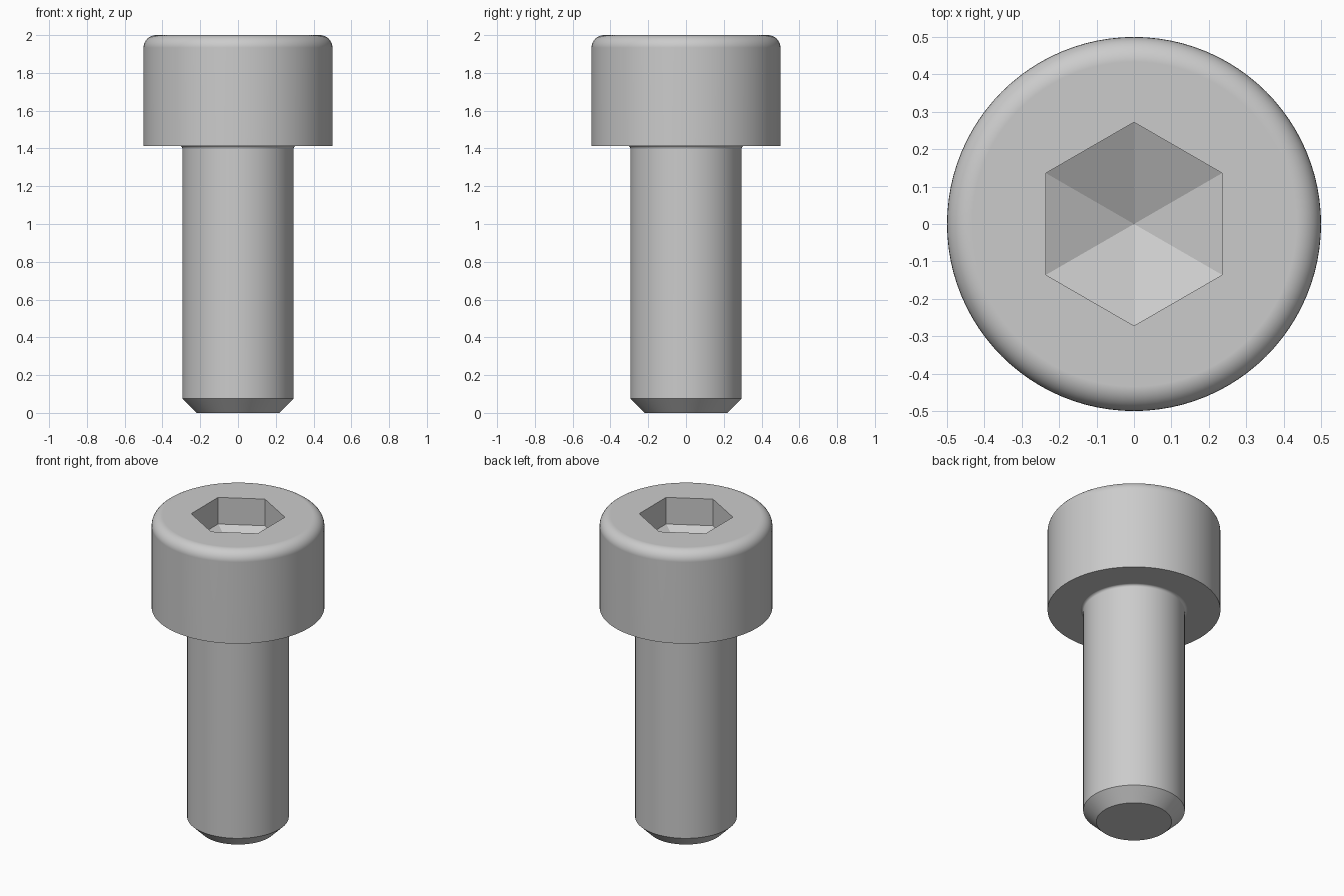
import bpy
import bmesh
from math import cos, sin, pi, radians
from mathutils import Matrix

if "Cube" in bpy.data.objects:
    bpy.data.objects.remove(bpy.data.objects["Cube"])

HEAD_R, SHANK_R, TIP_R = 0.5, 0.294, 0.218
TOP, HEAD_Z, CHAMFER_Z = 2.0, 1.414, 0.075
ROUND, FILLET = 0.066, 0.016
SOCKET_R, WALL_DEPTH, SOCKET_DEPTH = 0.272, 0.17, 0.295

steel = bpy.data.materials.new("steel grey")
steel.use_nodes = True
grey = (0.6, 0.6, 0.6, 1)
steel.diffuse_color = grey
steel.node_tree.nodes["Principled BSDF"].inputs["Base Color"].default_value = grey


def make_object(name, bm):
    bmesh.ops.recalc_face_normals(bm, faces=bm.faces)
    mesh = bpy.data.meshes.new(name)
    bm.to_mesh(mesh)
    bm.free()
    mesh.materials.append(steel)
    obj = bpy.data.objects.new(name, mesh)
    bpy.context.collection.objects.link(obj)
    return obj


def lathe(name, profile, sides, start=0.0):
    """Revolve (radius, z) points about z and cap any open ends."""
    bm = bmesh.new()
    turn = Matrix.Rotation(start, 3, "Z")
    verts = [bm.verts.new(turn @ Matrix.Identity(3).col[0] * r) for r, z in profile]
    for v, (r, z) in zip(verts, profile):
        v.co.z = z
    edges = [bm.edges.new(pair) for pair in zip(verts, verts[1:])]
    bmesh.ops.spin(bm, geom=verts + edges, cent=(0, 0, 0), axis=(0, 0, 1),
                   angle=2 * pi, steps=sides, use_merge=False)
    bmesh.ops.remove_doubles(bm, verts=bm.verts, dist=0.0005)
    bmesh.ops.holes_fill(bm, edges=[e for e in bm.edges if e.is_boundary], sides=0)
    return make_object(name, bm)


def arc(cx, cz, radius, a0, a1, steps):
    angles = [radians(a0 + (a1 - a0) * i / steps) for i in range(steps + 1)]
    return [(cx + radius * cos(a), cz + radius * sin(a)) for a in angles]


# Screw body: chamfered tip, shank, fillet under the head, rounded head rim
profile = [(TIP_R, 0), (SHANK_R, CHAMFER_Z)]
profile += arc(SHANK_R + FILLET, HEAD_Z - FILLET, FILLET, 180, 90, 5)
profile += [(HEAD_R, HEAD_Z)]
profile += arc(HEAD_R - ROUND, TOP - ROUND, ROUND, 0, 90, 8)
screw = lathe("cap_screw", profile, 96)

# Hexagonal socket with a pointed floor
floor = TOP - WALL_DEPTH
cutter = lathe("socket_cutter", [(0, TOP - SOCKET_DEPTH), (SOCKET_R, floor),
                                 (SOCKET_R, TOP + 0.1)], 6, radians(30))
cutter.hide_render = True

bpy.ops.object.select_all(action="DESELECT")
screw.select_set(True)
bpy.context.view_layer.objects.active = screw
cut = screw.modifiers.new("socket", "BOOLEAN")
cut.operation = "DIFFERENCE"
cut.solver = "EXACT"
cut.object = cutter
bpy.ops.object.modifier_apply(modifier=cut.name)
bpy.data.objects.remove(cutter)

# Smooth round surfaces, crisp edges and flat end faces
bpy.ops.object.shade_smooth_by_angle(angle=radians(20))
normals = screw.modifiers.new("flat_ends", "WEIGHTED_NORMAL")
normals.keep_sharp = True
